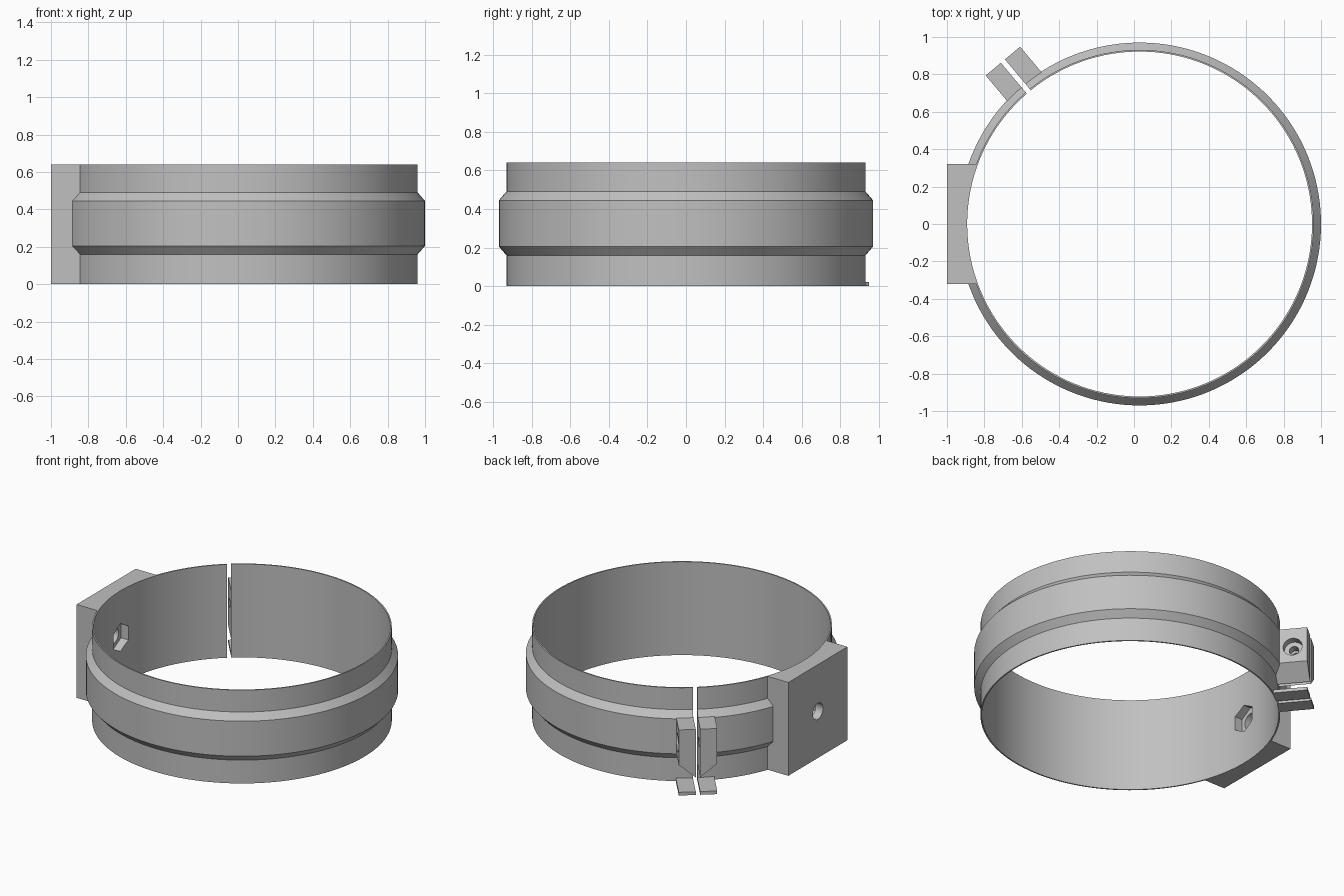
import bpy, bmesh, math
from mathutils import Matrix, Vector

if "Cube" in bpy.data.objects:
    bpy.data.objects.remove(bpy.data.objects["Cube"])

HEIGHT = 0.64
MID = HEIGHT / 2
INNER = 0.922
SLIT = math.radians(130)
GAP = 0.014
RING = Matrix.Translation((0.03, 0, 0))
CLAMP = RING @ Matrix.Rotation(SLIT, 4, 'Z')

grey = bpy.data.materials.new("plain grey")
grey.use_nodes = True
grey.diffuse_color = (0.53, 0.53, 0.53, 1)
grey.node_tree.nodes["Principled BSDF"].inputs["Base Color"].default_value = grey.diffuse_color


def finish(name, bm, matrix=Matrix()):
    bmesh.ops.transform(bm, matrix=matrix, verts=bm.verts)
    bmesh.ops.recalc_face_normals(bm, faces=bm.faces)
    mesh = bpy.data.meshes.new(name)
    bm.to_mesh(mesh)
    bm.free()
    mesh.materials.append(grey)
    obj = bpy.data.objects.new(name, mesh)
    bpy.context.collection.objects.link(obj)
    return obj


def prism(name, points, offset, matrix=Matrix()):
    """Polygon pushed along an offset."""
    bm = bmesh.new()
    face = bm.faces.new([bm.verts.new(p) for p in points])
    out = bmesh.ops.extrude_face_region(bm, geom=[face], use_keep_orig=True)
    verts = [v for v in out["geom"] if isinstance(v, bmesh.types.BMVert)]
    bmesh.ops.translate(bm, verts=verts, vec=Vector(offset))
    return finish(name, bm, matrix)


def rod(name, radius, start, end, sides=32, matrix=Matrix(), turn=0):
    """Cylinder or hexagon between two points."""
    a, b = Vector(start), Vector(end)
    bm = bmesh.new()
    bmesh.ops.create_cone(bm, cap_ends=True, segments=sides, radius1=radius,
                          radius2=radius, depth=(b - a).length)
    aim = (b - a).to_track_quat('Z', 'Y').to_matrix().to_4x4()
    spin = Matrix.Rotation(turn, 4, 'Z')
    return finish(name, bm, matrix @ Matrix.Translation((a + b) / 2) @ aim @ spin)


def cut(obj, cutters):
    """Subtract each cutter and keep the plain result."""
    for c in cutters:
        mod = obj.modifiers.new("cut", 'BOOLEAN')
        mod.operation, mod.solver, mod.object = 'DIFFERENCE', 'EXACT', c
    graph = bpy.context.evaluated_depsgraph_get()
    mesh = bpy.data.meshes.new_from_object(obj.evaluated_get(graph))
    obj.modifiers.clear()
    obj.data = mesh


def discard(objs):
    for o in objs:
        bpy.data.objects.remove(o)


# Split ring with a raised middle band
profile = [(INNER, 0), (0.931, 0), (0.931, 0.16), (0.97, 0.205), (0.97, 0.445),
           (0.931, 0.49), (0.931, HEIGHT), (INNER, HEIGHT)]
bm = bmesh.new()
half = GAP / 0.945
steps = 144
rows = []
for i in range(steps + 1):
    a = half + (math.tau - 2 * half) * i / steps
    rows.append([bm.verts.new((r * math.cos(a), r * math.sin(a), z)) for r, z in profile])
count = len(profile)
for p, q in zip(rows, rows[1:]):
    for j in range(count):
        k = (j + 1) % count
        bm.faces.new((p[j], q[j], q[k], p[k]))
bm.faces.new(rows[0])
bm.faces.new(rows[-1])
ring = finish("split_ring", bm, CLAMP)

# Mounting block on the side, hollowed to the ring
block = prism("mounting_block", [(-1, -0.32, 0), (-0.8, -0.32, 0), (-0.8, 0.32, 0), (-1, 0.32, 0)],
              (0, 0, HEIGHT))
bore = rod("bore_cutter", INNER + 0.001, (0, 0, -0.1), (0, 0, 1), 144, RING)
nut = rod("nut_cutter", 0.095, (-0.945, 0, MID), (-0.8, 0, MID), 6)
# Point one corner of the hexagon upward
tip = max(v.co.z for v in nut.data.vertices) - MID
if tip < 0.094:
    discard([nut])
    nut = rod("nut_cutter", 0.095, (-0.945, 0, MID), (-0.8, 0, MID), 6, turn=math.pi / 6)
bolt = rod("bolt_cutter", 0.055, (-1.1, 0, MID), (-0.8, 0, MID))
cut(block, [bore, nut, bolt])
cut(ring, [nut])
discard([bore, nut, bolt])

# Clamp ears either side of the slit, with bolt holes and feet
ROOT, REACH, EAR = 0.924, 1.137, 0.12
for side, label in ((1, "right"), (-1, "left")):
    shape = [(GAP, 0.12), (GAP, 0.45), (EAR, 0.45), (EAR, 0.21)]
    ear = prism(label + "_clamp_ear", [(ROOT, side * t, z) for t, z in shape],
                (REACH - ROOT, 0, 0), CLAMP)
    hole = rod("hole_cutter", 0.03, (1.045, -0.2, MID), (1.045, 0.2, MID), matrix=CLAMP)
    sink = rod("sink_cutter", 0.06, (1.045, side * 0.07, MID), (1.045, side * 0.2, MID),
               32 if side < 0 else 6, CLAMP)
    cut(ear, [hole, sink])
    discard([hole, sink])
    prism(label + "_clamp_foot", [(ROOT, side * GAP, 0), (REACH, side * GAP, 0),
                                  (REACH, side * EAR, 0), (ROOT, side * EAR, 0)],
          (0, 0, 0.022), CLAMP)

# Smooth the curved walls and keep the edges sharp
bpy.ops.object.select_all(action='DESELECT')
for o in bpy.context.collection.objects:
    if o.type == 'MESH' and grey.name in o.data.materials:
        o.select_set(True)
        bpy.context.view_layer.objects.active = o
bpy.ops.object.shade_smooth_by_angle(angle=math.radians(25))
